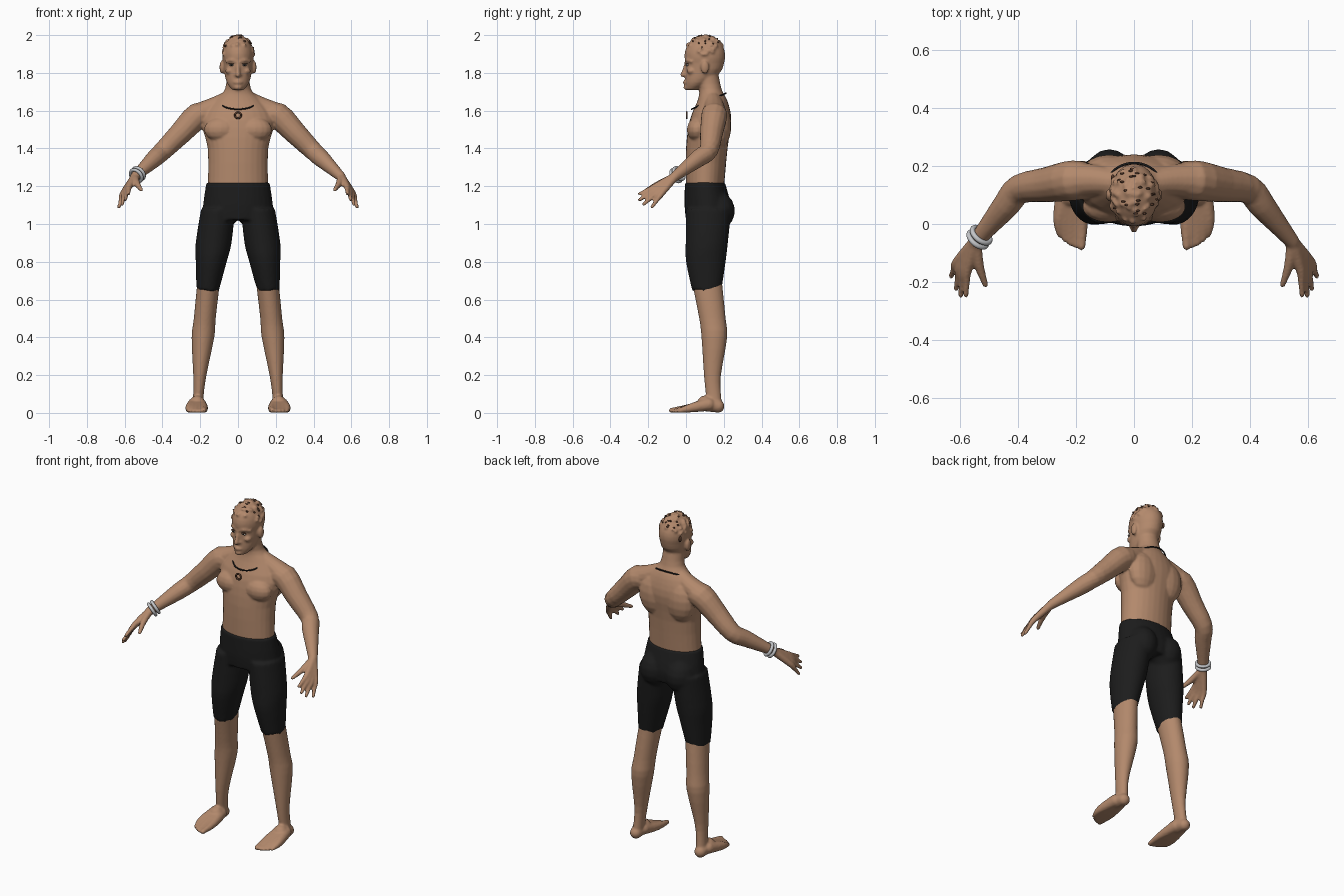
import bpy, bmesh, math, random
from mathutils import Vector

random.seed(4)
if "Cube" in bpy.data.objects:
    bpy.data.objects.remove(bpy.data.objects["Cube"])


def material(name, red, green, blue):
    mat = bpy.data.materials.new(name)
    mat.use_nodes = True
    colour = (red, green, blue, 1)
    mat.diffuse_color = colour
    shader = mat.node_tree.nodes["Principled BSDF"]
    shader.inputs["Base Color"].default_value = colour
    shader.inputs["Roughness"].default_value = 0.7
    return mat


skin = material("warm skin", .45, .25, .15)
black = material("black cloth", .012, .012, .012)
silver = material("pale silver", .55, .56, .58)
brown = material("dark brown", .1, .045, .025)
white = material("eye white", .55, .48, .42)


def spline(points, steps=3):
    # Smooth curve through tuples of any length
    last = len(points) - 1
    curve = []
    for index in range(last):
        before, start = points[max(index - 1, 0)], points[index]
        end, after = points[index + 1], points[min(index + 2, last)]
        for step in range(steps):
            t = step / steps
            curve.append([b + t / 2 * (c - a + t * (2 * a - 5 * b + 4 * c - d
                          + t * (3 * (b - c) + d - a)))
                          for a, b, c, d in zip(before, start, end, after)])
    return curve + [list(points[last])]


def bridge(bm, rings):
    # Join vertex rings and close both ends
    for lower, upper in zip(rings, rings[1:]):
        for i, vert in enumerate(lower):
            bm.faces.new((lower[i - 1], vert, upper[i], upper[i - 1]))
    bm.faces.new(rings[0])
    bm.faces.new(rings[-1])


def circle(count):
    angles = [math.tau * i / count for i in range(count)]
    return [(math.cos(angle), math.sin(angle)) for angle in angles]


def column(bm, sections, centre=lambda z: 0, side=1):
    # Upright loft; a section is height, centre y, half width, half depth
    bridge(bm, [[bm.verts.new((side * (centre(z) + width * u), y + depth * v, z))
                 for u, v in circle(28)] for z, y, width, depth in spline(sections)])


def ball(bm, centre, radii, side=1, rows=8):
    # Ellipsoid from stacked circles
    x, y, z = centre
    wide, deep, high = radii
    rings = []
    for row in range(rows):
        angle = math.pi * (row + .5) / rows
        flat, rise = math.sin(angle), math.cos(angle)
        rings.append([bm.verts.new((side * x + wide * flat * u, y + deep * flat * v,
                                    z + high * rise)) for u, v in circle(2 * rows)])
    bridge(bm, rings)


def tube(bm, points, radii, side=1):
    # Tapered limb through points, with rounded ends
    path = spline([(side * x, y, z, r) for (x, y, z), r in zip(points, radii)])
    spots = [Vector(p[:3]) for p in path]
    rings = []
    for i, (spot, point) in enumerate(zip(spots, path)):
        along = spots[min(i + 1, len(spots) - 1)] - spots[max(i - 1, 0)]
        turn = along.to_track_quat('Z', 'Y')
        rings.append([bm.verts.new(spot + turn @ Vector((u, v, 0)) * point[3])
                      for u, v in circle(14)])
    bridge(bm, rings)
    for x, y, z, r in (path[0], path[-1]):
        ball(bm, (x, y, z), (r, r, r))


def both(build, *args):
    for side in (1, -1):
        build(*args, side=side)


def finish(bm, name, mat, voxel=0):
    bmesh.ops.recalc_face_normals(bm, faces=bm.faces[:])
    for face in bm.faces:
        face.smooth = True
    mesh = bpy.data.meshes.new(name)
    bm.to_mesh(mesh)
    bm.free()
    mesh.materials.append(mat)
    ob = bpy.data.objects.new(name, mesh)
    bpy.context.collection.objects.link(ob)
    if voxel:
        blend = ob.modifiers.new("blend", 'REMESH')
        blend.mode = 'VOXEL'
        blend.voxel_size = voxel
        blend.use_smooth_shade = True
        soften = ob.modifiers.new("soften", 'SMOOTH')
        soften.iterations = 3


def ring(name, mat, centre, major, minor, axis):
    bpy.ops.mesh.primitive_torus_add(location=centre, major_radius=major,
                                     minor_radius=minor)
    ob = bpy.context.object
    ob.name = name
    ob.rotation_euler = Vector(axis).to_track_quat('Z', 'Y').to_euler()
    ob.data.materials.append(mat)
    bpy.ops.object.shade_smooth()


def leg_x(z):
    # Legs spread towards the floor and bow out slightly at the knee
    return .216 - z / 10 + math.sin(math.pi * z) / 100


cranium = Vector((0, .1, 1.89))
cranium_size = Vector((.083, .108, .108))


def scalp_point(low):
    # Random point on the hair-covered part of the skull
    while True:
        way = Vector([random.gauss(0, 1) for axis in "xyz"]).normalized()
        if way.z > low and way.z > way.y * .6 - .1 and (way.y > -.5 or way.z > .5):
            return cranium + way * cranium_size


shoulder = Vector((.21, .15, 1.575))
elbow = Vector((.395, .12, 1.39))
wrist = Vector((.545, -.06, 1.25))

# Necklace, pendant and a two-band bracelet on the right wrist
ring("necklace", black, (0, .12, 1.65), .1, .004, (0, -.42, .9))
ring("pendant", brown, (0, .004, 1.576), .016, .005, (0, 1, 0))
mirror = Vector((-1, 1, 1))
for name, t in (("bracelet_upper", .88), ("bracelet_lower", .96)):
    ring(name, silver, elbow.lerp(wrist, t) * mirror, .036, .009, (wrist - elbow) * mirror)

# Torso, neck and jaw
body = bmesh.new()
column(body, [(1.18, .1, .16, .1), (1.4, .11, .16, .11), (1.55, .13, .195, .11),
              (1.65, .14, .13, .08), (1.71, .13, .07, .06), (1.8, .11, .06, .06)])
column(body, [(1.71, .03, .03, .03), (1.75, .06, .06, .065),
              (1.82, .095, .075, .098), (1.9, .1, .08, .105)])

# Skull with cropped hair tufts
ball(body, cranium, cranium_size, rows=16)
for tuft in range(70):
    ball(body, scalp_point(.05), (.011, .011, .008), rows=5)

# Nose, lips and chin
tube(body, [(0, 0, 1.85), (0, -.01, 1.81), (0, -.018, 1.79)], [.009, .011, .013])
both(ball, body, (.013, 0, 1.79), (.009, .012, .008))
tube(body, [(-.02, 0, 1.75), (0, -.008, 1.75), (.02, 0, 1.75)], [.006, .01, .006])
ball(body, (0, .006, 1.724), (.024, .02, .016))

# Brows, cheeks and ears
both(tube, body, [(.01, 0, 1.86), (.035, .005, 1.867), (.06, .03, 1.86)], [.008] * 3)
both(ball, body, (.045, .03, 1.81), (.022, .025, .018))
both(ball, body, (.085, .1, 1.83), (.013, .022, .035))

# Chest, back and neck muscles
both(ball, body, (.09, .06, 1.5), (.09, .055, .065))
both(ball, body, (.085, .18, 1.52), (.095, .06, .12))
both(tube, body, [(.05, .14, 1.66), (.13, .15, 1.615), shoulder], [.045, .055, .066])

# Arms
both(tube, body, [(.15, .145, 1.57), shoulder, shoulder.lerp(elbow, .5), elbow,
                  elbow.lerp(wrist, .3), elbow.lerp(wrist, .7), wrist],
     [.06, .07, .061, .051, .047, .035, .026])

# Palms and fingers fan out from the wrist
index_knuckle, index_tip = Vector((.575, -.16, 1.2)), Vector((.58, -.245, 1.16))
little_knuckle, little_tip = Vector((.61, -.13, 1.16)), Vector((.63, -.18, 1.09))
for finger in range(4):
    t = finger / 3
    reach = Vector((0, -.026, -.01)) * math.sin(math.pi * t)
    knuckle = index_knuckle.lerp(little_knuckle, t) + reach * .3
    tip = index_tip.lerp(little_tip, t) + reach
    both(tube, body, [wrist, knuckle, knuckle.lerp(tip, .5), tip],
         [.023, .0165, .012, .0095])
both(tube, body, [wrist, (.535, -.14, 1.215), (.512, -.21, 1.18)], [.02, .017, .01])

# Legs
both(column, body, [(.7, .11, .06, .08), (.5, .14, .058, .07), (.4, .15, .06, .068),
                    (.2, .14, .035, .045), (.1, .145, .028, .04), (.02, .155, .03, .04)],
     leg_x)

# Feet, resting flat on the floor
ankle_x = .216
both(tube, body, [(ankle_x, .17, .035), (ankle_x, .1, .05)], [.034, .042])
for toe in range(5):
    x, y = .181 + .019 * toe, toe * toe / 400 - .078
    size = .0095 if toe else .0135
    both(tube, body, [(x * .4 + ankle_x * .6, .12, .045), (x, .02, .025), (x, y, size)],
         [.035, .023, size])
finish(body, "body", skin, voxel=.0065)

# Shorts with rounded seat and ragged hems
shorts = bmesh.new()
column(shorts, [(1.22, .1, .168, .106), (1.1, .115, .185, .123), (1.02, .115, .185, .115)])
both(ball, shorts, (.085, .16, 1.07), (.088, .1, .105))
both(column, shorts, [(1.08, .12, .09, .12), (.9, .11, .095, .112),
                      (.8, .105, .082, .105), (.65, .11, .06, .078)], leg_x)
hem = min(vert.co.z for vert in shorts.verts) + .01
for vert in shorts.verts:
    if vert.co.z < hem:
        vert.co.z += random.uniform(-.008, .018)
finish(shorts, "shorts", black, voxel=.009)

# Eyes
for part, mat, y, z, size in (("eyes", white, .007, 1.842, (.014, .007, .006)),
                              ("irises", black, .002, 1.842, (.006, .004, .005)),
                              ("eyelids", brown, .006, 1.848, (.016, .008, .003))):
    bm = bmesh.new()
    both(ball, bm, (.034, y, z), size)
    finish(bm, part, mat)

# Dark hair flecks and a patch behind the right ear
flecks = bmesh.new()
for fleck in range(26):
    ball(flecks, scalp_point(.35) + Vector((0, 0, .004)), (.008, .004, .005))
ball(flecks, (-.073, .16, 1.885), (.007, .011, .018))
finish(flecks, "hair_flecks", brown)
